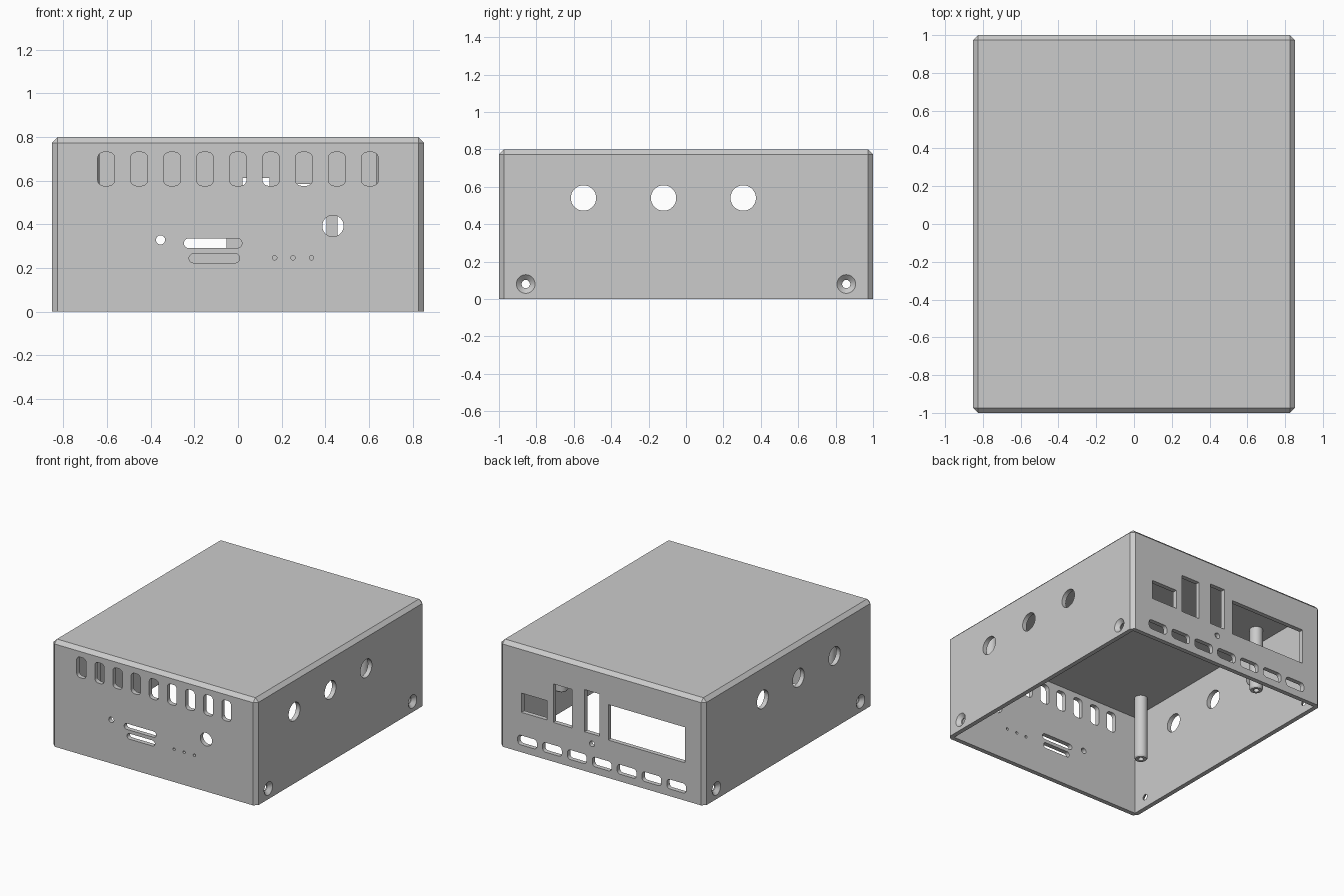
import bpy, bmesh, math
from mathutils import Matrix, Vector

cube = bpy.data.objects.get("Cube")
if cube:
    bpy.data.objects.remove(cube, do_unlink=True)

HX, HY, HEIGHT = 0.853, 1.0, 0.8
WALL, CHAMFER = 0.034, 0.027

grey = bpy.data.materials.new("plain grey")
grey.use_nodes = True
grey.diffuse_color = (0.6, 0.6, 0.6, 1)
grey.node_tree.nodes["Principled BSDF"].inputs["Base Color"].default_value = (0.6, 0.6, 0.6, 1)


def make_object(name, bm):
    bmesh.ops.recalc_face_normals(bm, faces=bm.faces)
    mesh = bpy.data.meshes.new(name)
    bm.to_mesh(mesh)
    bm.free()
    mesh.materials.append(grey)
    obj = bpy.data.objects.new(name, mesh)
    bpy.context.scene.collection.objects.link(obj)
    return obj


def add_box(bm, lo, hi):
    lo, hi = Vector(lo), Vector(hi)
    mat = Matrix.Translation((lo + hi) / 2) @ Matrix.Diagonal((*(hi - lo), 1))
    bmesh.ops.create_cube(bm, size=1, matrix=mat)


def add_opening(bm, u, z, w, h, r, to_3d, lo, hi, steps=8):
    """Rounded rectangle in a wall plane, extruded from depth lo to hi."""
    pts = []
    for quarter, (sx, sz) in enumerate([(1, 1), (-1, 1), (-1, -1), (1, -1)]):
        cu, cz = u + sx * (w / 2 - r), z + sz * (h / 2 - r)
        count = steps if r > 0 else 0
        for i in range(count + 1):
            a = math.pi / 2 * (quarter + i / max(count, 1))
            p = (cu + r * math.cos(a), cz + r * math.sin(a))
            if not pts or math.dist(p, pts[-1]) > 1e-5:
                pts.append(p)
    if math.dist(pts[0], pts[-1]) < 1e-5:
        pts.pop()
    face = bm.faces.new([bm.verts.new(to_3d(pu, pz, lo)) for pu, pz in pts])
    out = bmesh.ops.extrude_face_region(bm, geom=[face])
    shift = Vector(to_3d(0, 0, hi)) - Vector(to_3d(0, 0, lo))
    moved = [g for g in out["geom"] if isinstance(g, bmesh.types.BMVert)]
    bmesh.ops.translate(bm, verts=moved, vec=shift)


def add_lathe(bm, profile, matrix, steps=32):
    """Spin a radius/height profile about its own z axis."""
    verts = [bm.verts.new((r, 0, z)) for r, z in profile]
    edges = [bm.edges.new(pair) for pair in zip(verts, verts[1:])]
    before = set(bm.verts) - set(verts)
    bmesh.ops.spin(bm, geom=verts + edges, cent=(0, 0, 0), axis=(0, 0, 1),
                   angle=2 * math.pi, steps=steps, use_duplicate=False)
    new = [v for v in bm.verts if v not in before]
    bmesh.ops.remove_doubles(bm, verts=new, dist=1e-5)
    new = [v for v in bm.verts if v not in before]
    bmesh.ops.transform(bm, matrix=matrix, verts=new)


def cut(obj, bm):
    """Subtract the cutter shape and bake the result."""
    cutter = make_object("cutter", bm)
    cutter.hide_render = True
    mod = obj.modifiers.new("cut", "BOOLEAN")
    mod.operation, mod.solver, mod.object = "DIFFERENCE", "EXACT", cutter
    bpy.context.view_layer.update()
    graph = bpy.context.evaluated_depsgraph_get()
    mesh = bpy.data.meshes.new_from_object(obj.evaluated_get(graph))
    obj.modifiers.clear()
    obj.data = mesh
    bpy.data.objects.remove(cutter, do_unlink=True)


def on_x(u, z, d):
    return (d, u, z)


def on_y(u, z, d):
    return (u, d, z)


# Chamfered cover, open underneath
bm = bmesh.new()
add_box(bm, (-HX, -HY, 0), (HX, HY, HEIGHT))
edges = [e for e in bm.edges if max(v.co.z for v in e.verts) > 0.1]
bmesh.ops.bevel(bm, geom=edges, offset=CHAMFER, segments=1, affect="EDGES")
cover = make_object("enclosure_cover", bm)

bm = bmesh.new()
add_box(bm, (WALL - HX, WALL - HY, -0.1), (HX - WALL, HY - WALL, HEIGHT - WALL))
cut(cover, bm)

openings = bmesh.new()


def front(u, z, w, h, r):
    add_opening(openings, u, z, w, h, r, on_y, -HY - 0.05, -HY + 0.08)


def back(u, z, w, h, r):
    add_opening(openings, u, z, w, h, r, on_y, HY - 0.08, HY + 0.05)


# Front: vent row, two long slots, button hole, indicator holes
for i in range(-4, 5):
    front(i * 0.151, 0.653, 0.078, 0.154, 0.028)
front(-0.115, 0.313, 0.266, 0.044, 0.0219)
front(-0.108, 0.244, 0.232, 0.042, 0.0209)
front(0.435, 0.392, 0.098, 0.098, 0.049)
front(-0.355, 0.328, 0.042, 0.042, 0.021)
for x in (0.168, 0.252, 0.337):
    front(x, 0.246, 0.02, 0.02, 0.01)

# Back: four port windows, a small hole and the lower slot row
for x0, x1, z0, z1 in [(0.455, 0.67, 0.3, 0.445), (0.25, 0.405, 0.295, 0.585),
                       (0.02, 0.145, 0.295, 0.612), (-0.69, -0.053, 0.285, 0.552)]:
    back((x0 + x1) / 2, (z0 + z1) / 2, x1 - x0, z1 - z0, 0)
back(0.083, 0.22, 0.042, 0.042, 0.021)
for i in range(-3, 4):
    back(i * 0.207, 0.09, 0.16, 0.072, 0.025)

# Sides: three round holes and countersunk screw holes
screw = [(0, 0.05), (0.05, 0.05), (0.05, 0), (0.022, -0.026), (0.022, -0.08), (0, -0.08)]
for side in (-1, 1):
    for y in (-0.548, -0.12, 0.306):
        add_opening(openings, y, 0.54, 0.136, 0.136, 0.068, on_x,
                    side * (HX - 0.08), side * (HX + 0.05))
    for y in (-0.857, 0.857):
        turn = Matrix.Rotation(side * math.pi / 2, 4, "Y")
        add_lathe(openings, screw, Matrix.Translation((side * HX, y, 0.08)) @ turn)
cut(cover, openings)

# Hanging mounting posts with pilot holes
parts = [cover]
post = [(0.046, HEIGHT - WALL), (0.046, 0.29), (0.04, 0.28), (0.02, 0.28), (0.02, 0.4), (0, 0.4)]
for side, word in ((1, "left"), (-1, "right")):
    for y, place in ((-0.736, "front"), (0.51, "back")):
        bm = bmesh.new()
        add_lathe(bm, post, Matrix.Translation((side * 0.68, y, 0)))
        parts.append(make_object(f"mounting_post_{place}_{word}", bm))

bpy.ops.object.select_all(action="DESELECT")
for obj in parts:
    obj.select_set(True)
bpy.context.view_layer.objects.active = cover
bpy.ops.object.shade_smooth_by_angle(angle=math.radians(25))
